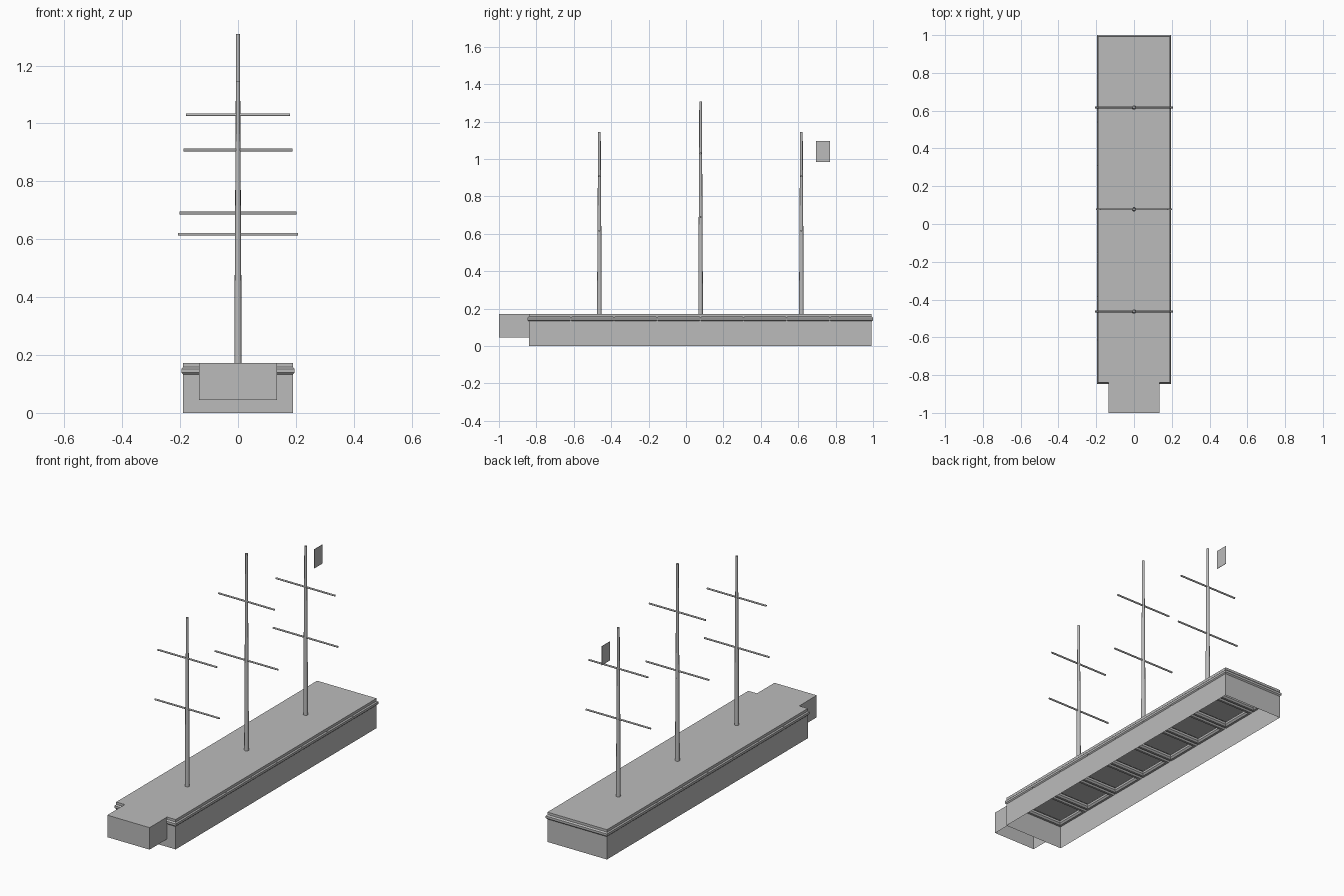
import bpy, bmesh, math
from mathutils import Matrix

if "Cube" in bpy.data.objects:
    bpy.data.objects.remove(bpy.data.objects["Cube"])

grey = bpy.data.materials.new("plain grey")
grey.diffuse_color = (0.5, 0.5, 0.5, 1)
grey.use_nodes = True
grey.node_tree.nodes["Principled BSDF"].inputs["Base Color"].default_value = grey.diffuse_color


def finish(name, bm, smooth=False):
    me = bpy.data.meshes.new(name)
    bm.to_mesh(me)
    bm.free()
    me.materials.append(grey)
    ob = bpy.data.objects.new(name, me)
    bpy.context.collection.objects.link(ob)
    if smooth:
        bpy.context.view_layer.objects.active = ob
        ob.select_set(True)
        bpy.ops.object.shade_smooth_by_angle(angle=math.radians(50))
        ob.select_set(False)
    return ob


def box(name, lo, hi, drop=()):
    """Box between two corners, leaving out faces whose normal is listed."""
    bm = bmesh.new()
    bmesh.ops.create_cube(bm, size=1)
    bm.normal_update()
    gone = [f for f in bm.faces if tuple(round(c) for c in f.normal) in drop]
    bmesh.ops.delete(bm, geom=gone, context='FACES')
    for v in bm.verts:
        v.co = [l + (c + 0.5) * (h - l) for l, h, c in zip(lo, hi, v.co)]
    return finish(name, bm)


def cone(bm, matrix, r1, r2, depth, sides=12):
    bmesh.ops.create_cone(bm, cap_ends=True, segments=sides, radius1=r1,
                          radius2=r2, depth=depth, matrix=matrix)


DOWN, BACK = (0, 0, -1), (0, 1, 0)
TOP = 0.172

# Hollow hull and bow, both open underneath
box("hull", (-0.19, -0.84, 0), (0.19, 0.993, TOP), (DOWN,))
box("bow", (-0.135, -1, 0.045), (0.135, -0.84, TOP), (DOWN, BACK))


# Rounded frames forming the side rail, with cross beams inside the hull
def rail_frame(name, y0, y1, half_x=0.196, r=0.015, z=0.145, sides=8):
    bm = bmesh.new()
    yc, hy = (y0 + y1) / 2, (y1 - y0) / 2 - r
    hx = half_x - r
    rings = []
    for sx, sy in ((-1, -1), (1, -1), (1, 1), (-1, 1)):
        ring = []
        for k in range(sides):
            t = (k + 0.5) * math.tau / sides
            a = r * math.cos(t) / math.cos(math.pi / sides)
            h = r * math.sin(t) / math.cos(math.pi / sides)
            ring.append(bm.verts.new((sx * (hx + a), yc + sy * (hy + a), z + h)))
        rings.append(ring)
    for i in range(4):
        a, b = rings[i], rings[(i + 1) % 4]
        for k in range(sides):
            n = (k + 1) % sides
            bm.faces.new((a[k], b[k], b[n], a[n]))
    bmesh.ops.recalc_face_normals(bm, faces=bm.faces[:])
    finish(name, bm)


COUNT, START, END = 8, -0.847, 1.0
PITCH = (END - START) / COUNT
for i in range(COUNT):
    rail_frame(f"rail_frame_{i + 1}", START + i * PITCH, START + (i + 1) * PITCH)


# Masts in three tapering lengths, each with two yards (height, half length)
def mast(label, y, joints, yards):
    bm = bmesh.new()
    radii = ((0.0125, 0.0105), (0.0100, 0.0085), (0.0080, 0.0070))
    for z0, z1, (r1, r2) in zip(joints, joints[1:], radii):
        cone(bm, Matrix.Translation((0, y, (z0 + z1) / 2)), r1, r2, z1 - z0)
    finish(f"{label}_mast", bm, True)
    for place, (z, half) in zip(("lower", "upper"), yards):
        bm = bmesh.new()
        turn = Matrix.Rotation(math.pi / 2, 4, 'Y')
        cone(bm, Matrix.Translation((0, y, z)) @ turn, 0.005, 0.005, 2 * half, 8)
        finish(f"{label}_{place}_yard", bm, True)


SHORT = (TOP, 0.62, 0.91, 1.145)
SHORT_YARDS = ((0.617, 0.207), (0.908, 0.189))
mast("front", -0.463, SHORT, SHORT_YARDS)
mast("main", 0.078, (TOP, 0.65, 1.01, 1.308), ((0.69, 0.202), (1.03, 0.18)))
mast("rear", 0.617, SHORT, SHORT_YARDS)

# Flag behind the rear mast
box("flag", (-0.001, 0.695, 0.985), (0.001, 0.77, 1.095))
